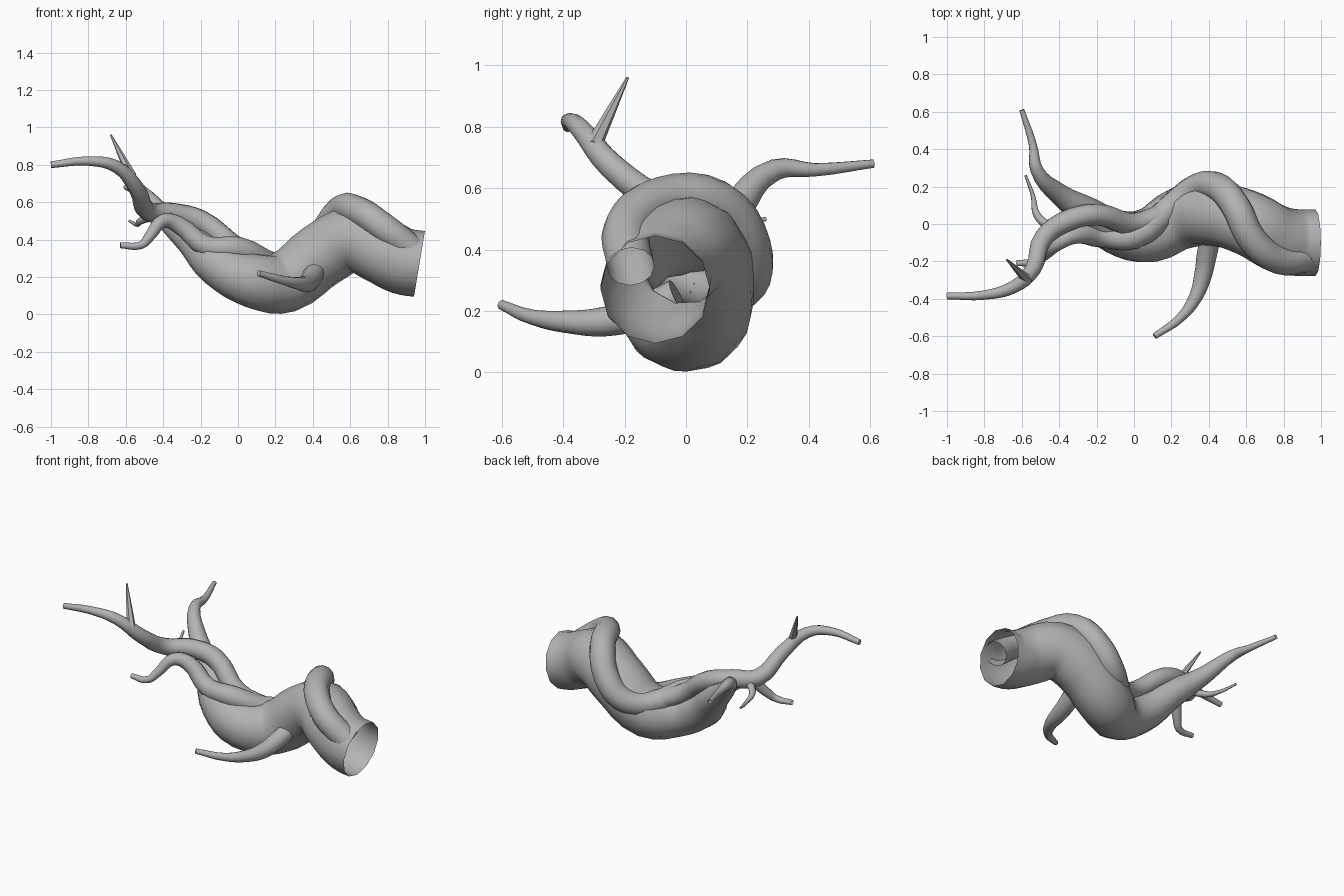
import bpy

if "Cube" in bpy.data.objects:
    bpy.data.objects.remove(bpy.data.objects["Cube"], do_unlink=True)

# One plain grey for the whole root
GREY = (.45, .45, .45, 1)
grey_material = bpy.data.materials.new("root grey")
grey_material.use_nodes = True
grey_material.diffuse_color = GREY
shader = next(node for node in grey_material.node_tree.nodes if node.type == 'BSDF_PRINCIPLED')
shader.inputs["Base Color"].default_value = GREY


def root(name, thickness, half_way, steepness, points, capped=True, roundness=4):
    """Tube along the points; its radius halves at half_way and keeps thinning to the tip."""
    curve = bpy.data.curves.new(name + "_path", 'CURVE')
    curve.dimensions = '3D'
    curve.bevel_depth = thickness
    curve.bevel_resolution = roundness
    curve.resolution_u = 4
    curve.use_fill_caps = capped
    spline = curve.splines.new('BEZIER')
    last = len(points) - 1
    spline.bezier_points.add(last)
    for index, (knot, position) in enumerate(zip(spline.bezier_points, points)):
        knot.co = position
        knot.radius = 1 / (1 + (index / last / half_way) ** steepness)
        knot.handle_left_type = knot.handle_right_type = 'AUTO'

    # Turn the swept path into a plain mesh
    path = bpy.data.objects.new(name + "_path", curve)
    bpy.context.collection.objects.link(path)
    bpy.context.view_layer.update()
    depsgraph = bpy.context.evaluated_depsgraph_get()
    mesh = bpy.data.meshes.new_from_object(path.evaluated_get(depsgraph))
    bpy.data.objects.remove(path, do_unlink=True)
    mesh.name = name
    mesh.materials.clear()
    mesh.materials.append(grey_material)
    tube = bpy.data.objects.new(name, mesh)
    bpy.context.collection.objects.link(tube)
    bpy.ops.object.select_all(action='DESELECT')
    tube.select_set(True)
    bpy.context.view_layer.objects.active = tube
    bpy.ops.object.shade_smooth_by_angle(angle=1)


# Thick main root, open at its cut end, thinning into the back branch
root("main_root", .178, .66, 6, [
    (.97, -.1, .27), (.88, -.1, .285), (.77, -.08, .34), (.62, 0, .4),
    (.45, .05, .32), (.25, .03, .175), (.08, -.06, .18), (-.1, -.04, .26),
    (-.25, .06, .4), (-.4, .16, .53), (-.52, .29, .66), (-.54, .42, .66),
    (-.6, .61, .68)], capped=False)

# Vine that coils round the main root and curls off at the front
root("coiling_vine", .078, .76, 5, [
    (.93, -.18, .345), (.77, -.19, .47), (.63, -.08, .56), (.54, .1, .55),
    (.44, .2, .41), (.33, .19, .29), (.2, .09, .26), (0, -.07, .35),
    (-.17, -.07, .365), (-.32, -.06, .48), (-.4, -.1, .5), (-.47, -.16, .42),
    (-.52, -.2, .37), (-.63, -.21, .37)], capped=False)

# Long branch reaching out to the far end
root("long_branch", .06, .8, 4, [
    (.2, .07, .26), (0, 0, .35), (-.2, .05, .5), (-.35, .02, .54),
    (-.48, -.07, .55), (-.54, -.24, .67), (-.65, -.34, .79),
    (-.8, -.38, .82), (-1, -.385, .8)])

# Side branch at the front
root("front_branch", .055, .75, 3, [
    (.42, -.03, .25), (.39, -.16, .19), (.37, -.27, .165), (.33, -.39, .165),
    (.25, -.5, .18), (.11, -.6, .22)])

# Straight spike on the long branch
root("spike", .028, .6, 3, [
    (-.57, -.3, .74), (-.62, -.25, .84), (-.68, -.19, .96)], roundness=1)

# Small rootlet at the back
root("rootlet", .026, .6, 2, [
    (-.45, -.02, .53), (-.52, .05, .5), (-.54, .15, .48), (-.58, .26, .5)],
    roundness=2)
